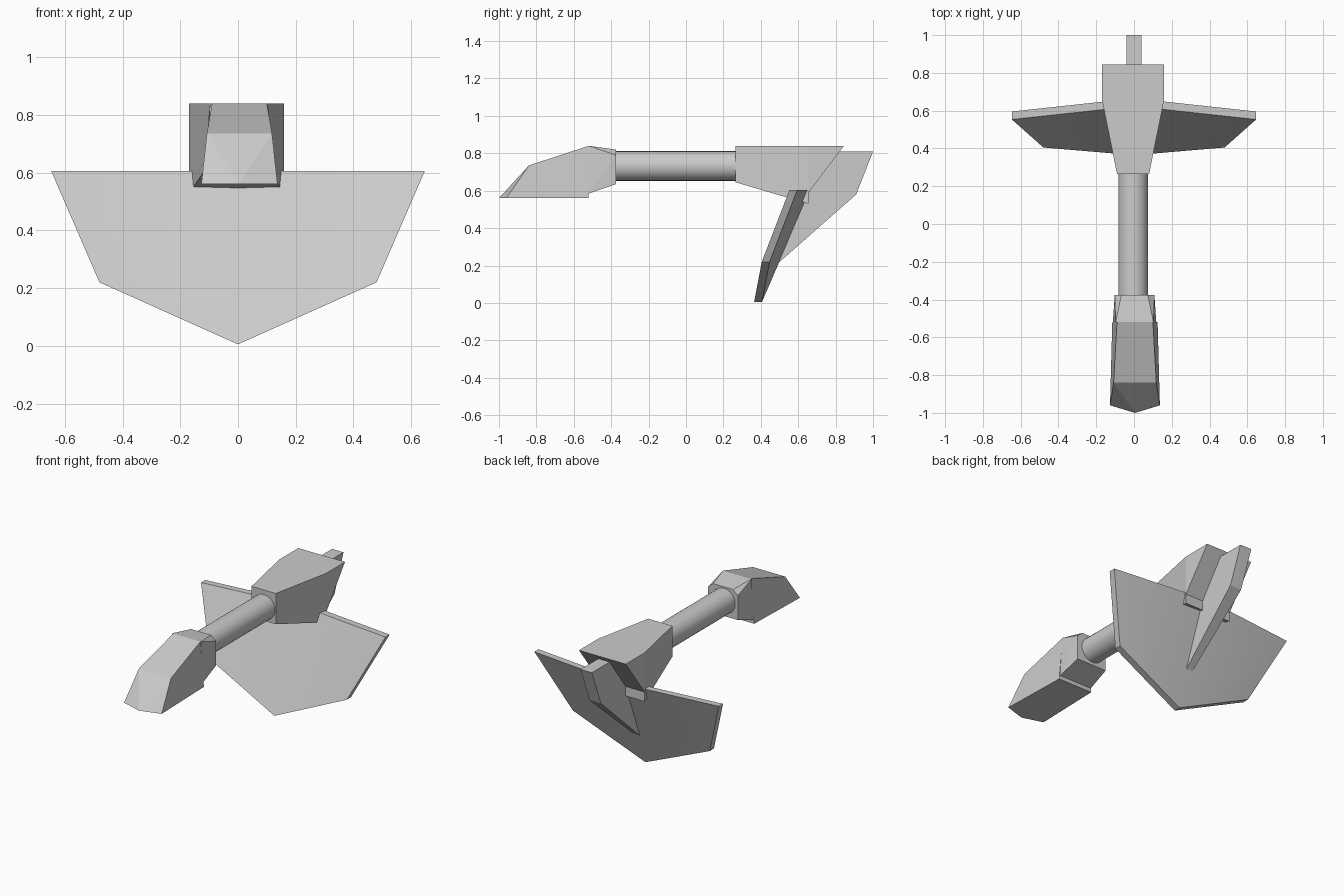
import bpy, bmesh, math

if "Cube" in bpy.data.objects:
    bpy.data.objects.remove(bpy.data.objects["Cube"])


def mesh_object(name, verts, faces=None):
    """Mesh from points: convex hull when no faces are given."""
    bm = bmesh.new()
    vs = [bm.verts.new(v) for v in verts]
    if faces is None:
        bmesh.ops.convex_hull(bm, input=vs)
        bmesh.ops.dissolve_limit(bm, angle_limit=0.01, verts=bm.verts, edges=bm.edges)
    else:
        for f in faces:
            bm.faces.new([vs[i] for i in f])
    bmesh.ops.recalc_face_normals(bm, faces=bm.faces)
    me = bpy.data.meshes.new(name)
    bm.to_mesh(me)
    bm.free()
    ob = bpy.data.objects.new(name, me)
    bpy.context.collection.objects.link(ob)
    return ob


def hull(name, points, cx=0.0):
    """Points are (half width, y, z), mirrored about x = cx."""
    return mesh_object(name, [(cx + s * w, y, z) for w, y, z in points
                              for s in ((-1, 1) if w else (1,))])


# Front block with pointed nose
hull("grip_block", [(0.095, -0.52, 0.84), (0.12, -0.52, 0.56), (0.113, -0.84, 0.735),
                    (0.132, -0.96, 0.56), (0, -1.0, 0.56)], 0.005)

# Tapered collar behind the block
hull("grip_collar", [(0.10, -0.52, 0.84), (0.115, -0.52, 0.585),
                     (0.07, -0.375, 0.82), (0.105, -0.375, 0.79),
                     (0.105, -0.375, 0.635)], 0.003)

# Round shaft
bpy.ops.mesh.primitive_cylinder_add(vertices=32, radius=0.079, depth=0.70,
                                    location=(-0.004, -0.06, 0.732),
                                    rotation=(math.pi / 2, 0, 0))
bpy.context.object.name = "shaft"
bpy.ops.object.shade_smooth_by_angle(angle=math.radians(35))

# Flared head and its slanted rear wedge
hull("head_flare", [(0.085, 0.265, 0.84), (0.085, 0.265, 0.645),
                    (0.164, 0.655, 0.84), (0.164, 0.655, 0.53)], -0.005)
hull("head_wedge", [(0.164, 0.655, 0.84), (0.164, 0.845, 0.84),
                    (0.164, 0.655, 0.59)], -0.005)

# Bent fin bracing the back of the blade
fin = [(0.80, 0.81, 0.04), (1.0, 0.81, 0.04), (0.91, 0.58, 0.04),
       (0.49, 0.21, 0.022), (0.65, 0.58, 0.035)]
n = len(fin)
mesh_object("rear_fin",
            [(s * w, y, z) for s in (-1, 1) for y, z, w in fin],
            [tuple(range(n)), tuple(range(n, 2 * n))] +
            [(i, (i + 1) % n, n + (i + 1) % n, n + i) for i in range(n)])

# Broad blade, leaning forward and swept at the sides
outline = [(0, 0.005), (0.48, 0.22), (0.647, 0.605), (0, 0.605), (-0.647, 0.605), (-0.48, 0.22)]
front = [(x, 0.362 + 0.432 * z - 0.108 * abs(x), z) for x, z in outline]
back = [(x, y + 0.042, z) for x, y, z in front]
faces = [(0, 1, 2, 3), (0, 3, 4, 5), (6, 7, 8, 9), (6, 9, 10, 11)]
faces += [(i, (i + 1) % 6, 6 + (i + 1) % 6, 6 + i) for i in range(6)]
blade = mesh_object("blade", front + back, faces)
bpy.ops.object.select_all(action='DESELECT')
blade.select_set(True)
bpy.context.view_layer.objects.active = blade
bpy.ops.object.shade_smooth_by_angle(angle=math.radians(35))
